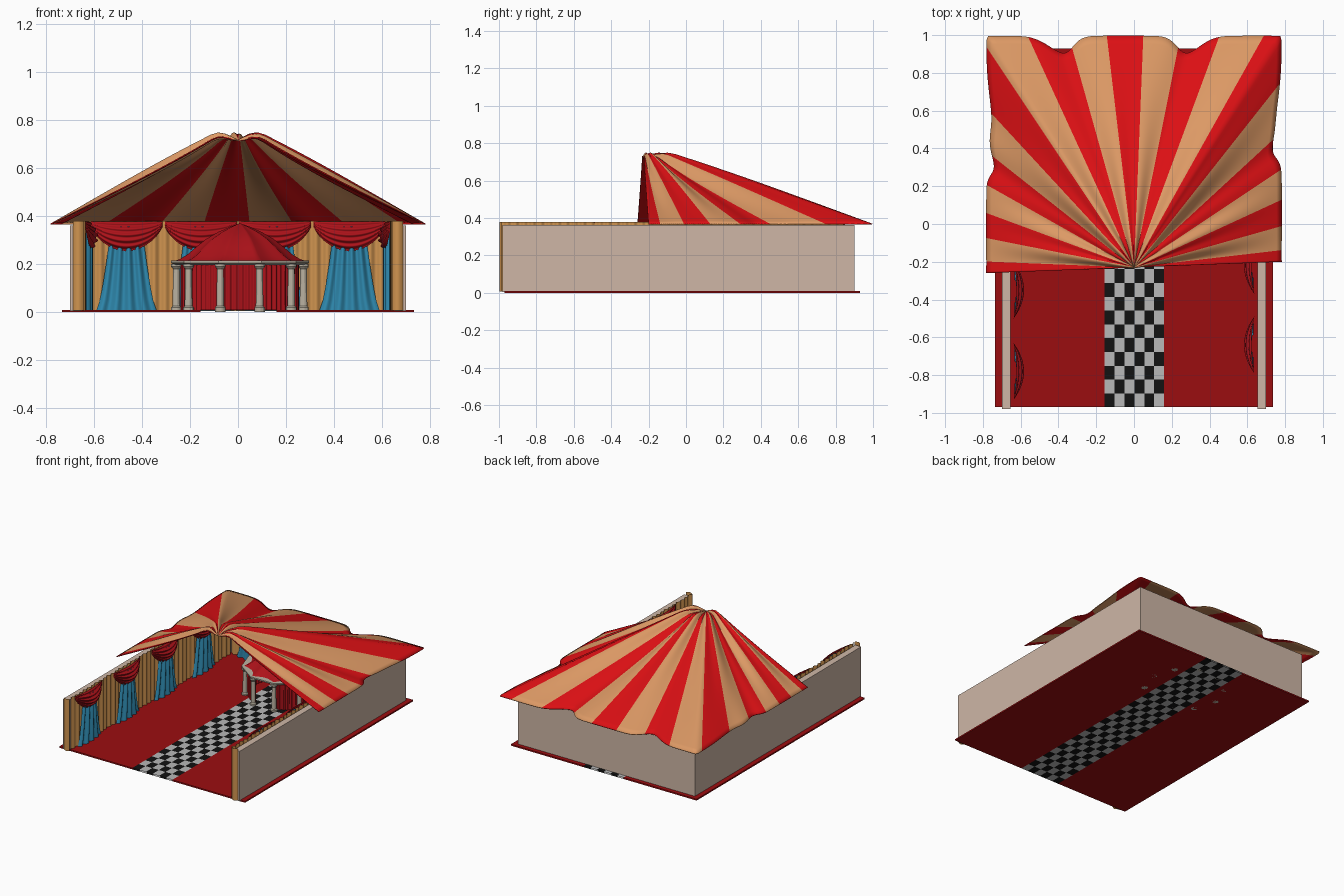
import bpy, bmesh, math
from math import sin, cos, pi, radians, exp

if "Cube" in bpy.data.objects:
    bpy.data.objects.remove(bpy.data.objects["Cube"])

def mat(name, c):
    m = bpy.data.materials.new(name)
    m.diffuse_color = (*c, 1)
    m.use_nodes = True
    m.node_tree.nodes["Principled BSDF"].inputs["Base Color"].default_value = m.diffuse_color
    return m

ROOF_RED = mat("roof red", (.72, .005, .007))
ROOF_TAN = mat("roof tan", (.72, .32, .13))
FLOOR_RED = mat("floor red", (.33, .004, .005))
CLOTH_RED = mat("cloth red", (.42, .006, .010))
BLUE = mat("curtain blue", (.03, .27, .46))
ORANGE = mat("wall cloth orange", (.64, .30, .08))
WALL = mat("wall beige", (.62, .47, .38))
STONE = mat("column stone", (.50, .45, .36))
WHITE = mat("tile white", (.48, .48, .48))
BLACK = mat("tile black", (.006, .006, .006))

def finish(name, bm, mats, smooth=True):
    me = bpy.data.meshes.new(name)
    bm.to_mesh(me)
    bm.free()
    for m in mats:
        me.materials.append(m)
    for p in me.polygons:
        p.use_smooth = smooth
    o = bpy.data.objects.new(name, me)
    bpy.context.collection.objects.link(o)
    return o

def surf(name, f, nu, nv, mats, rule=None, smooth=True):
    """Sheet from f(u, v), both in 0..1; rule(u, v) picks the colour."""
    bm = bmesh.new()
    g = [[bm.verts.new(f(i / nu, j / nv)) for j in range(nv + 1)] for i in range(nu + 1)]
    for i in range(nu):
        for j in range(nv):
            fc = bm.faces.new((g[i][j], g[i + 1][j], g[i + 1][j + 1], g[i][j + 1]))
            if rule:
                fc.material_index = rule((i + .5) / nu, (j + .5) / nv)
    return finish(name, bm, mats, smooth)

def box(name, x0, x1, y0, y1, z0, z1, m):
    bm = bmesh.new()
    bmesh.ops.create_cube(bm, size=1)
    for v in bm.verts:
        v.co = ((x0 + x1) / 2 + v.co.x * (x1 - x0), (y0 + y1) / 2 + v.co.y * (y1 - y0),
                (z0 + z1) / 2 + v.co.z * (z1 - z0))
    return finish(name, bm, [m], False)

def lathe(name, prof, n, cx, cy, m, smooth=True):
    def f(u, v):
        r, z = prof[round(v * (len(prof) - 1))]
        return (cx + r * cos(2 * pi * u), cy + r * sin(2 * pi * u), z)
    o = surf(name, f, n, len(prof) - 1, [m], None, smooth)
    bm = bmesh.new()
    bm.from_mesh(o.data)
    bmesh.ops.remove_doubles(bm, verts=bm.verts, dist=1e-5)
    bmesh.ops.recalc_face_normals(bm, faces=bm.faces)
    bm.to_mesh(o.data)
    bm.free()
    return o

# floor: two carpets with a chequered runner between
Y0, Y1 = -.97, .93
box("floor_left", -.735, -.157, Y0, Y1, 0, .01, FLOOR_RED)
box("floor_right", .16, .735, Y0, Y1, 0, .01, FLOOR_RED)
NX, NY = 6, 26
for name, z in (("runner_top", .01), ("runner_underside", 0)):
    surf(name, lambda u, v, z=z: (-.157 + .317 * u, Y0 + (Y1 - Y0) * v, z), NX, NY, [BLACK, WHITE],
         lambda u, v: (int(u * NX) + int(v * NY)) % 2, False)

# outer walls
box("left_wall", -.70, -.655, -.98, .90, .005, .362, WALL)
box("right_wall", .655, .70, -.98, .90, .005, .362, WALL)
box("back_wall", -.70, .70, .855, .90, .005, .362, WALL)

# pleated lining along the three walls, curling round the front ends
def pleat(s):
    return .006 * sin(s * 2 * pi / .045) + .003 * sin(s * 2 * pi / .13)

IN, BACK = .643, .842
def on_wall(side, s, out, z):
    if side == "left":
        return (-IN + out, s, z)
    if side == "right":
        return (IN - out, s, z)
    return (s, BACK - out, z)

for side, a, b in (("left", -.985, BACK), ("right", -.985, BACK), ("back", -IN, IN)):
    def f(u, v, side=side, a=a, b=b):
        s = a + (b - a) * u
        return on_wall(side, s, pleat(s), .008 + .372 * v)
    surf(side + "_lining", f, 280, 1, [ORANGE])
    if side != "back":
        k = -1 if side == "left" else 1
        surf(side + "_lining_end", lambda u, v, k=k: (k * (IN + .045 * u), -.985 - .012 * sin(pi * u), .008 + .372 * v),
             8, 1, [ORANGE])

# blue curtains with red swags above
def curtain(side, c):
    def blue(u, v):
        a = 2 * u - 1
        w = .125 - .06 * v ** .7
        return on_wall(side, c + a * w, .014 + .016 * (1 - a * a) + .009 * sin(a * 13), .008 + .35 * v)
    surf(side + "_blue_curtain", blue, 36, 8, [BLUE])
    def swag(u, v):
        a = 2 * u - 1
        d = 1 - a * a
        out = .006 + .05 * d * sin(pi * (.1 + .75 * v)) + .006 * d * sin(v * 10 * pi)
        return on_wall(side, c + a * .15, out, .378 - v * (.022 + .10 * d ** .8))
    surf(side + "_swag", swag, 24, 30, [CLOTH_RED])

for k in range(4):
    curtain("left", -.78 + .43 * k)
    curtain("right", -.64 + .42 * k)
    curtain("back", -.465 + .31 * k)

# striped tent roof fanning out from the apex
AX, AY = 0, -.23
def roof(u, v):
    deg = 180 * u
    th = radians(deg + 2.2)
    c, s = cos(th), sin(th)
    R = min(.78 / max(abs(c), 1e-6), 1.225 / s if s > .01 else 9)
    R *= 1 - .035 * exp(-((abs(c) - .69) / .07) ** 2)
    for n, d in ((38, .05), (74, .075), (106, .075), (142, .05)):
        R *= 1 - d * exp(-((deg - n) / 4) ** 2)
    t = v
    base = .733 - .368 * max(0, (t - .12) / .88) ** .97
    fold = (.016 * cos(2 * pi * (deg - 20) / 36) + .006 * cos(2 * pi * deg / 12)) * sin(pi * t ** .7)
    dip = -.02 * max(0, 1 - t / .08)
    return (AX + R * t * c, AY + R * t * s, base + fold + dip)
o = surf("tent_roof", roof, 240, 28, [ROOF_RED, ROOF_TAN], lambda u, v: int(.25 < (u * 10) % 1 < .75))
m = o.modifiers.new("cloth", 'SOLIDIFY')
m.thickness = .005

# pavilion: ring of columns, entablature, drapes and ribbed dome
PX, PY, PR = .008, .53, .265
for k in range(10):
    a = radians(36 * k)
    lathe("pavilion_column", [(0, 0), (.022, 0), (.022, .02), (.016, .026), (.014, .18), (.022, .19),
                              (.022, .202), (0, .202)], 14, PX + PR * cos(a), PY + PR * sin(a), STONE).data.shade_flat()
lathe("pavilion_entablature", [(.24, .198), (.275, .198), (.288, .206), (.288, .215), (.24, .215), (.24, .198)],
      10, PX, PY, STONE, False)

def drape(u, v):
    a = radians(-72 + 324 * u)
    r = .243 + .005 * sin(u * 54 * 2 * pi)
    return (PX + r * cos(a), PY + r * sin(a), .01 + .19 * v)
surf("pavilion_drape", drape, 324, 1, [CLOTH_RED])

DOME = [(.004, .37), (.04, .357), (.09, .335), (.14, .306), (.185, .27), (.22, .24), (.25, .222), (.278, .212)]
def dome(u, v):
    r, z = DOME[round(v * 7)]
    w = abs(sin(5 * 2 * pi * u))
    return (PX + r * (1 - .07 * w) * cos(2 * pi * u), PY + r * (1 - .07 * w) * sin(2 * pi * u), z - .008 * w * v)
surf("pavilion_dome", dome, 120, 7, [CLOTH_RED])
